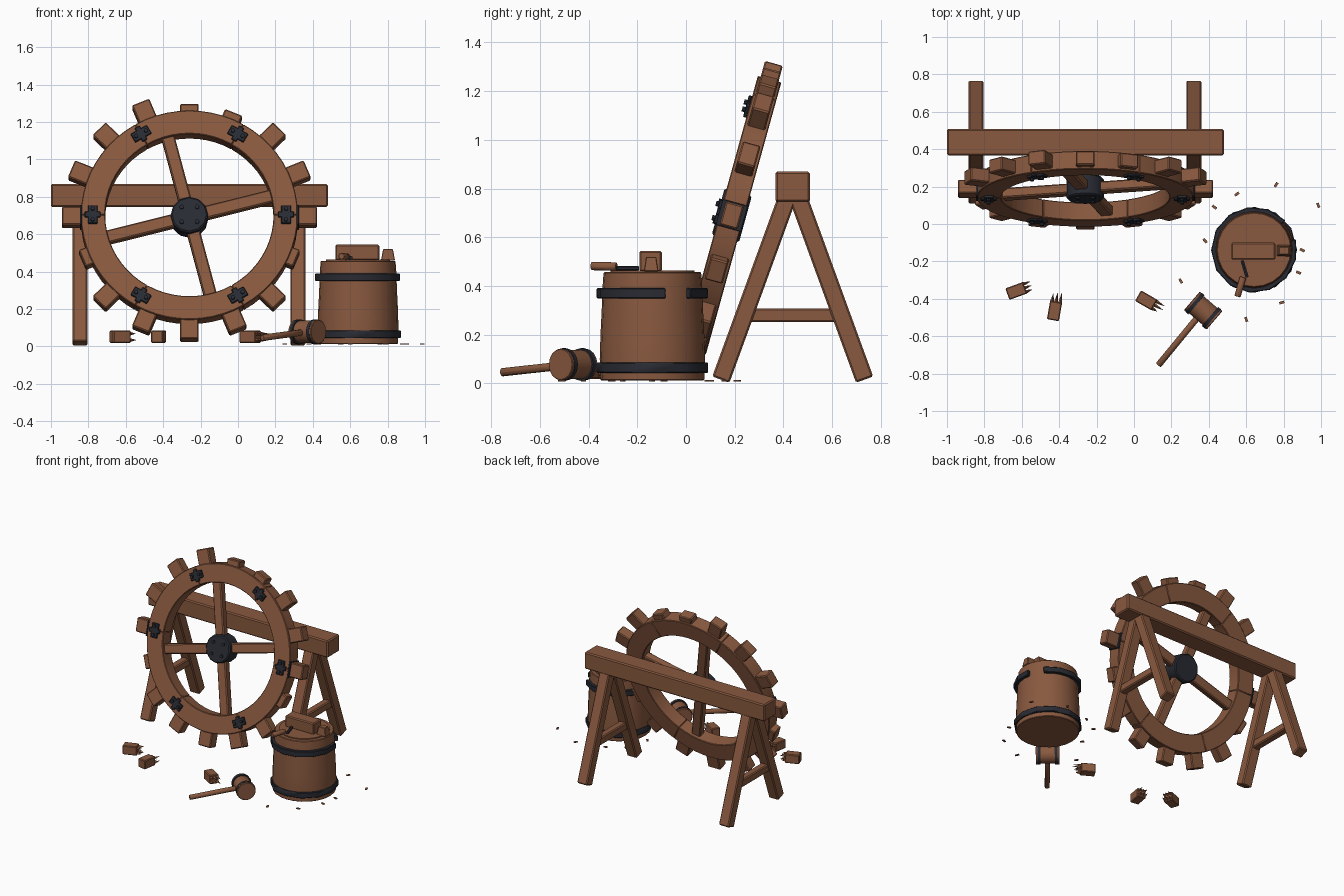
import bpy, bmesh, math, random
from math import sin, cos, pi, radians
from mathutils import Matrix, Vector

cube = bpy.data.objects.get("Cube")
if cube:
    bpy.data.objects.remove(cube, do_unlink=True)
random.seed(4)


def material(name, color):
    m = bpy.data.materials.new(name)
    m.use_nodes = True
    m.diffuse_color = (*color, 1)
    m.node_tree.nodes["Principled BSDF"].inputs["Base Color"].default_value = (*color, 1)
    return m


wood = material("brown_wood", (0.25, 0.1, 0.05))
iron = material("dark_iron", (0.022, 0.024, 0.033))


def move(x, y, z):
    return Matrix.Translation((x, y, z))


def turn(deg, axis="Z"):
    return Matrix.Rotation(radians(deg), 4, axis)


def finish(name, bm, mat, matrix, bevel=0, smooth=False):
    bmesh.ops.recalc_face_normals(bm, faces=bm.faces)
    mesh = bpy.data.meshes.new(name)
    bm.to_mesh(mesh)
    bm.free()
    mesh.materials.append(mat)
    ob = bpy.data.objects.new(name, mesh)
    bpy.context.collection.objects.link(ob)
    ob.matrix_world = matrix
    if smooth:
        bpy.ops.object.select_all(action="DESELECT")
        ob.select_set(True)
        bpy.context.view_layer.objects.active = ob
        bpy.ops.object.shade_smooth_by_angle(angle=radians(35))
    if bevel:
        mod = ob.modifiers.new("Bevel", "BEVEL")
        mod.width = bevel
        mod.limit_method = "ANGLE"
    return ob


def box(name, size, matrix, mat=wood, bevel=0.007, top=1):
    """Box centred on the matrix; its upper end may be narrowed."""
    bm = bmesh.new()
    bmesh.ops.create_cube(bm, size=1)
    for v in bm.verts:
        if v.co.z > 0:
            v.co.x *= top
            v.co.y *= top
        v.co = Vector(a * b for a, b in zip(v.co, size))
    return finish(name, bm, mat, matrix, bevel)


def along(a, b):
    """Frame at the middle of a-b, with its z axis along the line."""
    a, b = Vector(a), Vector(b)
    return move(*((a + b) / 2)) @ (b - a).to_track_quat("Z", "Y").to_matrix().to_4x4(), (b - a).length


def rod(name, a, b, radius, mat=wood, sides=12, base=Matrix(), end=None, bevel=0):
    frame, length = along(a, b)
    bm = bmesh.new()
    bmesh.ops.create_cone(bm, cap_ends=True, segments=sides, radius1=radius,
                          radius2=radius if end is None else end, depth=length)
    return finish(name, bm, mat, base @ frame, bevel, True)


def arc(name, r0, r1, height, start, stop, steps, matrix, mat=wood, bevel=0):
    """Rectangular section swept about z; a full turn closes itself."""
    closed = stop - start >= 360
    bm = bmesh.new()
    rows = []
    for i in range(steps if closed else steps + 1):
        a = radians(start + (stop - start) * i / steps)
        rows.append([bm.verts.new((r * cos(a), r * sin(a), z)) for r, z in
                     ((r0, -height / 2), (r1, -height / 2), (r1, height / 2), (r0, height / 2))])
    pairs = list(zip(rows, rows[1:]))
    if closed:
        pairs.append((rows[-1], rows[0]))
    else:
        bm.faces.new(rows[0])
        bm.faces.new(rows[-1])
    for p, q in pairs:
        for k in range(4):
            n = (k + 1) % 4
            bm.faces.new((p[k], p[n], q[n], q[k]))
    return finish(name, bm, mat, matrix, bevel, True)


# Leaning wheel: local x right, y up the wheel, z out of its front
wheel = move(-0.26, 0.188, 0.69) @ turn(-15.5, "X") @ turn(90, "X")
for i in range(6):
    arc("wheel_rim_segment", 0.45, 0.58, 0.1, i * 60, i * 60 + 60, 10, wheel, wood, 0.004)
    spot = wheel @ turn(i * 60)
    box("rim_clamp", (0.052, 0.1, 0.016), spot @ move(0.517, 0, 0.056), iron, 0.003)
    box("clamp_bar", (0.085, 0.03, 0.014), spot @ move(0.517, 0, 0.057), iron, 0.003)
    for s in (-1, 1):
        rod("clamp_bolt", (0.517, 0.03 * s, 0.06), (0.517, 0.03 * s, 0.076), 0.011, iron, 8, spot)
    if i % 3 == 0:
        box("outer_strap", (0.012, 0.11, 0.108), spot @ move(0.58, 0, 0), iron, 0.002)

# Teeth, four of them snapped short
for i in range(16):
    reach = 0.62 if i in (3, 4, 9, 15) else 0.682
    box("wheel_tooth", (reach - 0.55, 0.1, 0.076),
        wheel @ turn(i * 22.5) @ move((reach + 0.55) / 2, 0, 0), bevel=0.006)

# Spokes and iron hub
for i in range(4):
    box("wheel_spoke", (0.43, 0.07, 0.055), wheel @ turn(14.5 + 90 * i) @ move(0.255, 0, 0))
    a = radians(45 + 90 * i)
    x, y = 0.058 * cos(a), 0.058 * sin(a)
    rod("hub_bolt", (x, y, 0.05), (x, y, 0.068), 0.012, iron, 8, wheel)
rod("wheel_hub", (0, 0, -0.058), (0, 0, 0.058), 0.1, iron, 12, wheel, bevel=0.008)

# Trestle stand
box("trestle_beam", (1.48, 0.142, 0.125), move(-0.26, 0.438, 0.807), bevel=0.008)
for x in (-0.845, 0.32):
    for s in (-1, 1):
        frame, length = along((x, 0.438 + 0.295 * s, 0.016), (x, 0.438 + 0.02 * s, 0.77))
        frame = move(*frame.translation) @ turn(math.degrees(math.atan2(0.275 * s, 0.754)), "X")
        box("trestle_leg", (0.08, 0.075, length), frame)
    box("trestle_crossbar", (0.055, 0.39, 0.057), move(x, 0.438, 0.28))

# Barrel
barrel = move(0.642, -0.138, 0)
bm = bmesh.new()
profile = [(0.213, 0.012), (0.216, 0.1), (0.213, 0.2), (0.208, 0.3), (0.205, 0.39), (0.2, 0.457)]
rings = [[bm.verts.new((r * cos(k * pi / 12), r * sin(k * pi / 12), z)) for k in range(24)]
         for r, z in profile]
for low, high in zip(rings, rings[1:]):
    for k in range(24):
        n = (k + 1) % 24
        bm.faces.new((low[k], low[n], high[n], high[k]))
bm.faces.new(rings[0])
bm.faces.new(rings[-1])
finish("barrel_body", bm, wood, barrel, 0.004, True)
rod("barrel_lid", (0, 0, 0.45), (0, 0, 0.464), 0.172, wood, 24, barrel)
arc("lower_hoop", 0.2, 0.23, 0.042, 0, 360, 12, barrel @ move(0, 0, 0.065), iron, 0.004)
arc("upper_hoop", 0.195, 0.23, 0.042, 43, 374, 12, barrel @ move(0, 0, 0.37), iron, 0.004)

# Timber block, wedge and chisel lying on the barrel
box("timber_block", (0.235, 0.092, 0.085), move(0.638, -0.145, 0.502))
box("small_wedge", (0.075, 0.06, 0.06), move(0.802, -0.143, 0.49), bevel=0.003, top=0.7)
rod("chisel_handle", (0.553, -0.388, 0.482), (0.583, -0.285, 0.48), 0.018, wood, 10, bevel=0.003)
frame, length = along((0.587, -0.29, 0.473), (0.58, -0.195, 0.473))
rod("chisel_blade", (0.605, -0.285, 0.473), (0.578, -0.195, 0.473), 0.01, iron, 6)

# Mallet on the ground
head = Vector((0.37, -0.463, 0.078))
side = Vector((0.76, -0.65, 0))
rod("mallet_head", head - side * 0.07, head + side * 0.07, 0.06, wood, 16)
for s in (-1, 1):
    rod("mallet_band", head + side * 0.048 * s, head + side * 0.068 * s, 0.067, iron, 16)
    rod("mallet_face", head + side * 0.062 * s, head + side * 0.08 * s, 0.065, wood, 16, bevel=0.003)
rod("mallet_handle", (0.13, -0.755, 0.046), head, 0.018, wood, 10, bevel=0.004)

# Snapped teeth with splintered ends
for x, y, angle in ((-0.63, -0.358, 20), (-0.425, -0.465, 80), (0.065, -0.408, -30)):
    spot = move(x, y, 0.052) @ turn(angle)
    box("broken_tooth", (0.1, 0.065, 0.066), spot, bevel=0.005)
    for dy in (-0.022, 0, 0.022):
        for dz in (-0.018, 0.016):
            tip = random.uniform(0.075, 0.105)
            rod("tooth_splinter", (0.045, dy, dz), (tip, dy, dz), 0.011, wood, 4, spot, 0.001)

# Wood chips scattered round the barrel
for x, y in ((0.43, 0.09), (0.55, 0.16), (0.76, 0.21), (0.985, 0.1), (0.38, -0.09),
             (0.9, -0.14), (0.88, -0.26), (0.79, -0.42), (0.6, -0.51), (0.25, -0.305)):
    box("wood_chip", (0.027, 0.014, 0.006), move(x, y, 0.012) @ turn(random.uniform(0, 180)), bevel=0)
